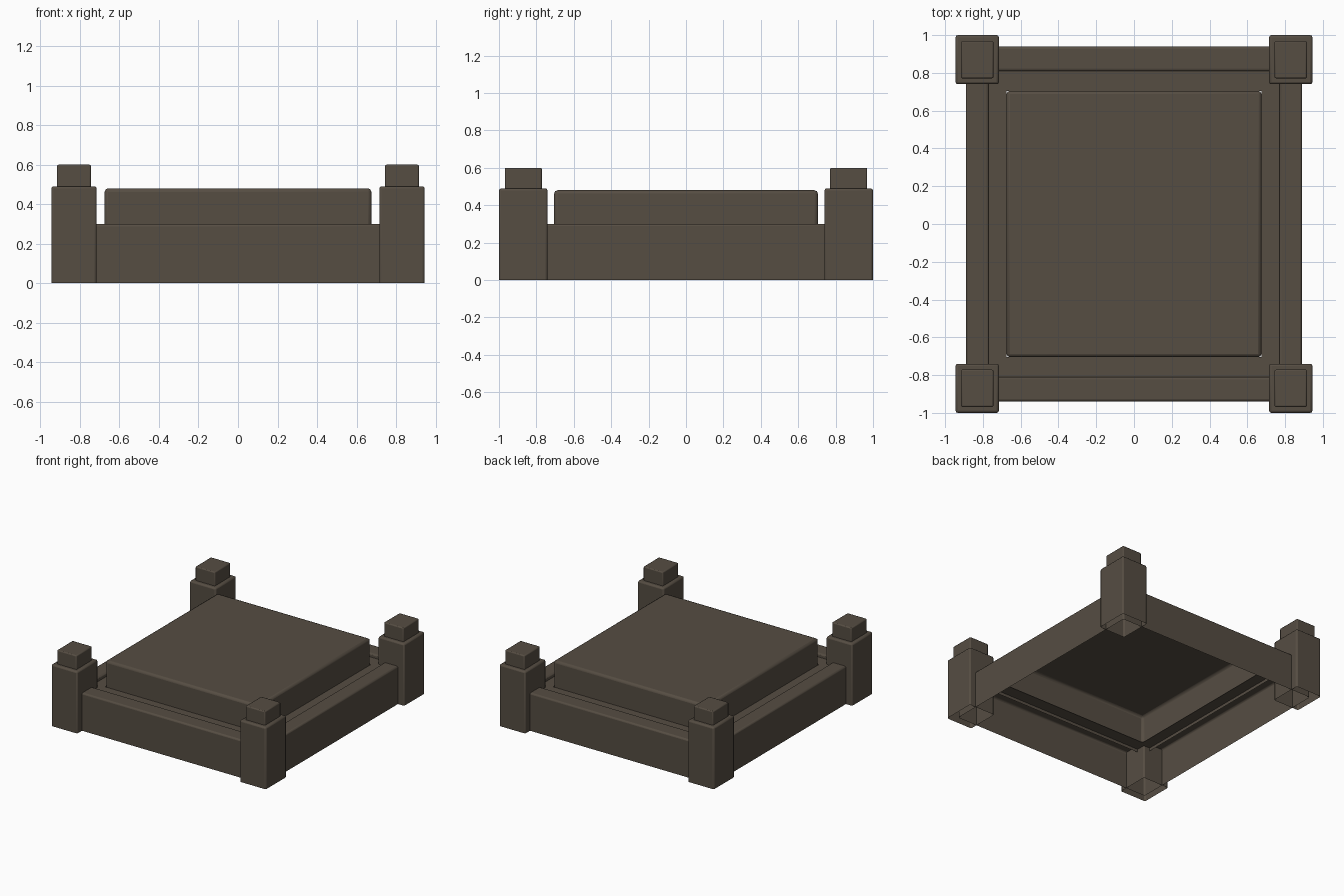
import bpy, bmesh

if "Cube" in bpy.data.objects:
    bpy.data.objects.remove(bpy.data.objects["Cube"])

brown = bpy.data.materials.new("dark brown")
brown.diffuse_color = (0.092, 0.074, 0.055, 1)
brown.use_nodes = True
brown.node_tree.nodes["Principled BSDF"].inputs["Base Color"].default_value = brown.diffuse_color


def shell(name, rings, centre=(0, 0), bevel=0.012, close=True):
    """Skin rectangular rings (half x, half y, z); the last ring may be capped."""
    bm = bmesh.new()
    loops = []
    for hx, hy, z in rings:
        loops.append([bm.verts.new((centre[0] + sx * hx, centre[1] + sy * hy, z))
                      for sx, sy in ((-1, -1), (1, -1), (1, 1), (-1, 1))])
    for a, b in zip(loops, loops[1:]):
        for i in range(4):
            j = (i + 1) % 4
            bm.faces.new((a[i], a[j], b[j], b[i]))
    if close:
        bm.faces.new(loops[-1])
    me = bpy.data.meshes.new(name)
    bm.to_mesh(me)
    bm.free()
    me.materials.append(brown)
    ob = bpy.data.objects.new(name, me)
    bpy.context.collection.objects.link(ob)
    if bevel:
        mod = ob.modifiers.new("soft edges", "BEVEL")
        mod.width = bevel
        mod.segments = 2
        mod.limit_method = "ANGLE"
    bpy.ops.object.select_all(action="DESELECT")
    ob.select_set(True)
    bpy.context.view_layer.objects.active = ob
    bpy.ops.object.shade_smooth_by_angle()
    return ob


# Rail frame: outer wall, flat top and short inner wall, open underneath
shell("rail_frame", [(0.89, 0.94, 0), (0.89, 0.94, 0.30),
                     (0.77, 0.81, 0.30), (0.77, 0.81, 0.245)], close=False)

# Recessed ledge between the rails and the slab
shell("recessed_ledge", [(0.77, 0.81, 0.27), (0.675, 0.705, 0.27)],
      bevel=0, close=False)

# Raised slab, hollow from below
shell("raised_slab", [(0.675, 0.705, 0.265), (0.675, 0.705, 0.48)], bevel=0.018)

# Corner posts with smaller caps, open underneath
for sx, side in ((-1, "left"), (1, "right")):
    for sy, end in ((-1, "front"), (1, "back")):
        c = (sx * 0.83, sy * 0.87)
        shell(f"{end}_{side}_post", [(0.115, 0.13, 0), (0.115, 0.13, 0.49)], c)
        shell(f"{end}_{side}_post_cap",
              [(0.086, 0.099, 0.485), (0.086, 0.099, 0.60)], c, bevel=0.008)
